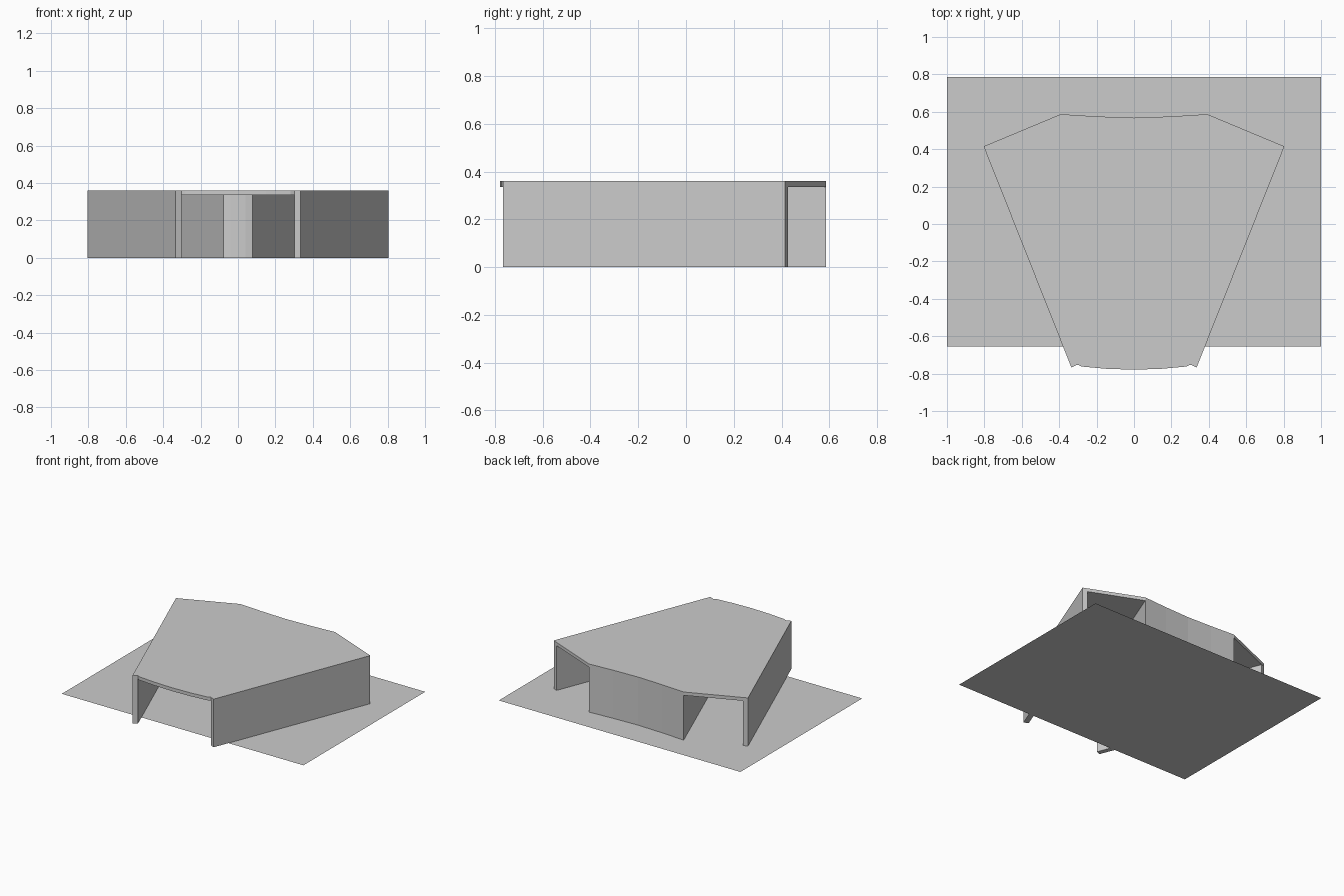
import bpy, bmesh

if "Cube" in bpy.data.objects:
    bpy.data.objects.remove(bpy.data.objects["Cube"])


def prism(name, outline, z0, z1):
    """Extrude a flat plan outline from z0 to z1 (single sheet if equal)."""
    bm = bmesh.new()
    face = bm.faces.new([bm.verts.new((x, y, z0)) for x, y in outline])
    if z1 > z0:
        top = bmesh.ops.extrude_face_region(bm, geom=[face])
        verts = [g for g in top["geom"] if isinstance(g, bmesh.types.BMVert)]
        bmesh.ops.translate(bm, verts=verts, vec=(0, 0, z1 - z0))
        bmesh.ops.recalc_face_normals(bm, faces=bm.faces)
    mesh = bpy.data.meshes.new(name)
    bm.to_mesh(mesh)
    bm.free()
    obj = bpy.data.objects.new(name, mesh)
    bpy.context.collection.objects.link(obj)
    return obj


def mirrored(half):
    """Complete a right-hand half outline across x = 0."""
    return half + [(-x, y) for x, y in reversed(half) if x != 0]


HEIGHT = 0.36

# Ground sheet
prism("base_plate", [(-1, -0.655), (1, -0.655), (1, 0.785), (-1, 0.785)], 0, 0)

# Splayed side walls with square-cut ends
wall = [(0.335, -0.767), (0.804, 0.415), (0.771, 0.428), (0.302, -0.752)]
prism("right_wall", wall, 0, HEIGHT)
prism("left_wall", [(-x, y) for x, y in wall], 0, HEIGHT)

# Fan-shaped central block, narrow end to the front
prism("central_block", mirrored([(0, -0.22), (0.04, -0.219), (0.077, -0.212),
                                 (0.392, 0.587), (0.2, 0.575), (0, 0.568)]),
      0, HEIGHT)

# Roof slab: bowed front edge, chamfered back corners
prism("roof", mirrored([(0, -0.779), (0.15, -0.774), (0.28, -0.762),
                        (0.302, -0.752), (0.335, -0.767), (0.804, 0.415),
                        (0.392, 0.587), (0.2, 0.575), (0, 0.568)]),
      0.335, HEIGHT)
